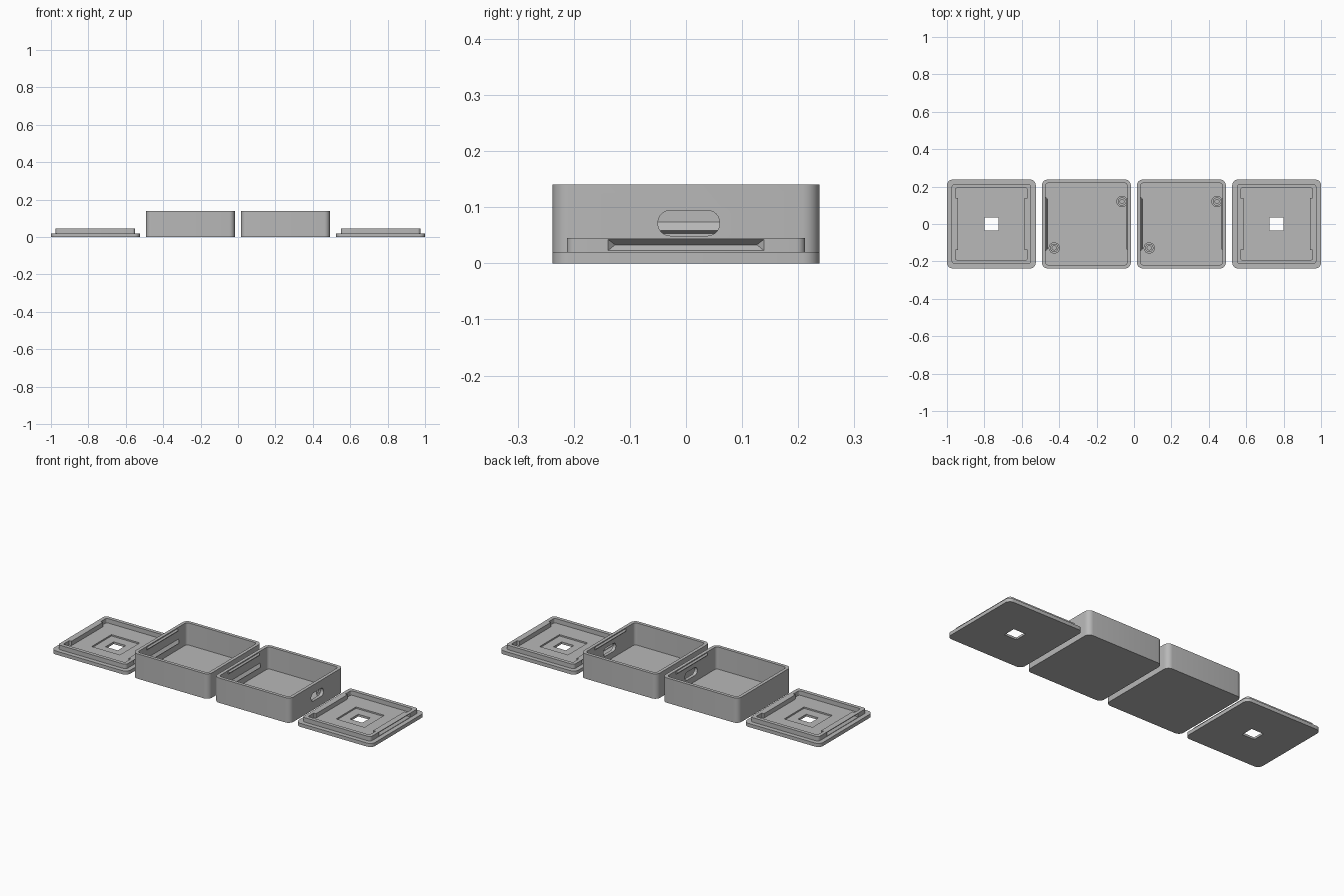
import bpy, bmesh, math

if "Cube" in bpy.data.objects:
    bpy.data.objects.remove(bpy.data.objects["Cube"])

GREY = bpy.data.materials.new("plain grey")
GREY.diffuse_color = (0.48, 0.48, 0.48, 1)
GREY.use_nodes = True
GREY.node_tree.nodes["Principled BSDF"].inputs["Base Color"].default_value = GREY.diffuse_color

HALF = 0.2375            # half width of every part
BOX_H, FLOOR = 0.14, 0.015
LID_T, LID_H = 0.02, 0.045


def make(name, bm, x=0):
    bmesh.ops.recalc_face_normals(bm, faces=bm.faces)
    me = bpy.data.meshes.new(name)
    bm.to_mesh(me)
    bm.free()
    me.materials.append(GREY)
    ob = bpy.data.objects.new(name, me)
    ob.location.x = x
    bpy.context.collection.objects.link(ob)
    return ob


def rounded(hx, hy, r, n=6):
    """Outline of a rounded rectangle."""
    pts = []
    for k, (sx, sy) in enumerate([(1, 1), (-1, 1), (-1, -1), (1, -1)]):
        for i in range(n + 1):
            a = math.pi / 2 * (k + i / n)
            pts.append((sx * (hx - r) + r * math.cos(a),
                        sy * (hy - r) + r * math.sin(a)))
    return pts


def loft(name, layers, x=0):
    """Closed solid through rounded square loops (half, radius, z)."""
    bm = bmesh.new()
    loops = [[bm.verts.new((px, py, z)) for px, py in rounded(h, h, r)]
             for h, r, z in layers]
    n = len(loops[0])
    for a, b in zip(loops, loops[1:]):
        for i in range(n):
            j = (i + 1) % n
            bm.faces.new((a[i], a[j], b[j], b[i]))
    bm.faces.new(loops[0])
    bm.faces.new(loops[-1])
    return make(name, bm, x)


def block(name, x0, x1, y0, y1, z0, z1, x=0):
    bm = bmesh.new()
    bmesh.ops.create_cube(bm, size=1)
    for v in bm.verts:
        v.co = (x0 if v.co.x < 0 else x1, y0 if v.co.y < 0 else y1,
                z0 if v.co.z < 0 else z1)
    return make(name, bm, x)


def wedge(name, base, tip, half_len, z0, zm, z1, x=0):
    """Hipped ridge on a side wall, from x = base to x = tip."""
    inset = abs(tip - base)
    bm = bmesh.new()
    b = [bm.verts.new((base, y, z)) for y, z in
         [(-half_len, z0), (half_len, z0), (half_len, z1), (-half_len, z1)]]
    t = [bm.verts.new((tip, y, zm)) for y in (inset - half_len, half_len - inset)]
    for f in [b, (b[0], b[1], t[1], t[0]), (b[2], b[3], t[0], t[1]),
              (b[1], b[2], t[1]), (b[3], b[0], t[0])]:
        bm.faces.new(f)
    return make(name, bm, x)


def activate(ob):
    bpy.ops.object.select_all(action='DESELECT')
    ob.select_set(True)
    bpy.context.view_layer.objects.active = ob


def cut(ob, cutter):
    m = ob.modifiers.new("cut", 'BOOLEAN')
    m.operation, m.solver, m.object = 'DIFFERENCE', 'EXACT', cutter
    activate(ob)
    bpy.ops.object.modifier_apply(modifier=m.name)
    bpy.data.objects.remove(cutter)


def smooth(ob):
    activate(ob)
    bpy.ops.object.shade_smooth_by_angle(angle=math.radians(30))


def build_post(name, x, y):
    """Hollow screw post standing on the box floor."""
    bm = bmesh.new()
    prof = [(0.03, FLOOR - 0.003), (0.03, 0.035), (0.022, 0.035),
            (0.022, 0.05), (0.011, 0.05), (0.011, FLOOR - 0.003)]
    n = 24
    rings = [[bm.verts.new((r * math.cos(2 * math.pi * i / n),
                            r * math.sin(2 * math.pi * i / n), z))
              for i in range(n)] for r, z in prof]
    for a, b in zip(rings, rings[1:] + rings[:1]):
        for i in range(n):
            j = (i + 1) % n
            bm.faces.new((a[i], a[j], b[j], b[i]))
    ob = make(name, bm, x)
    ob.location.y = y
    smooth(ob)


def build_box(side, x):
    inner = 0.219
    # open tray with rounded corners
    box = loft(side + "_box", [(HALF, 0.03, 0), (HALF, 0.03, BOX_H),
                               (inner, 0.016, BOX_H), (inner, 0.016, FLOOR)], x)
    # cable slot through the right wall
    bm = bmesh.new()
    pts = rounded(0.055, 0.0225, 0.0215)
    ends = [[bm.verts.new((px, y + 0.005, z + 0.0715)) for y, z in pts]
            for px in (0.2, 0.26)]
    for i in range(len(pts)):
        j = (i + 1) % len(pts)
        bm.faces.new((ends[0][i], ends[0][j], ends[1][j], ends[1][i]))
    for e in ends:
        bm.faces.new(e)
    cut(box, make("slot_cutter", bm, x))
    smooth(box)
    # snap ridges near the rim, and a retaining ledge on the left wall
    for s, label in ((-1, "left"), (1, "right")):
        wedge(f"{side}_box_{label}_snap_ridge", s * (inner + 0.001),
              s * (inner - 0.008), 0.14, 0.118, 0.127, 0.136, x)
    wedge(side + "_box_retaining_ledge", -inner - 0.001, -inner + 0.013,
          0.148, 0.053, 0.058, 0.075, x)
    # two posts on opposite corners
    build_post(side + "_box_front_post", x - 0.172, -0.128)
    build_post(side + "_box_back_post", x + 0.19, 0.12)


def build_lid(side, x):
    # plate with a raised rim
    lid = loft(side + "_lid", [(HALF, 0.03, 0), (HALF, 0.03, LID_T),
                               (0.2125, 0.016, LID_T), (0.2125, 0.016, LID_H),
                               (0.192, 0.008, LID_H), (0.192, 0.008, LID_T)], x)
    # shallow square recess around a square through hole
    cut(lid, block("recess_cutter", -0.088, 0.088, -0.088, 0.088, 0.012, 0.03, x))
    cut(lid, block("hole_cutter", -0.038, 0.038, -0.036, 0.036, -0.02, 0.04, x))
    # snap grooves on the rim, with thickening pads behind them
    for s, label in ((-1, "left"), (1, "right")):
        cut(lid, wedge("groove_cutter", s * 0.2135, s * 0.2, 0.14,
                       0.0215, 0.033, 0.0435, x))
        block(f"{side}_lid_{label}_rim_pad", *sorted((s * 0.178, s * 0.193)),
              -0.14, 0.14, LID_T - 0.002, LID_H, x)
    smooth(lid)


build_lid("left", -0.7625)
build_box("left", -0.2545)
build_box("right", 0.2535)
build_lid("right", 0.7625)
